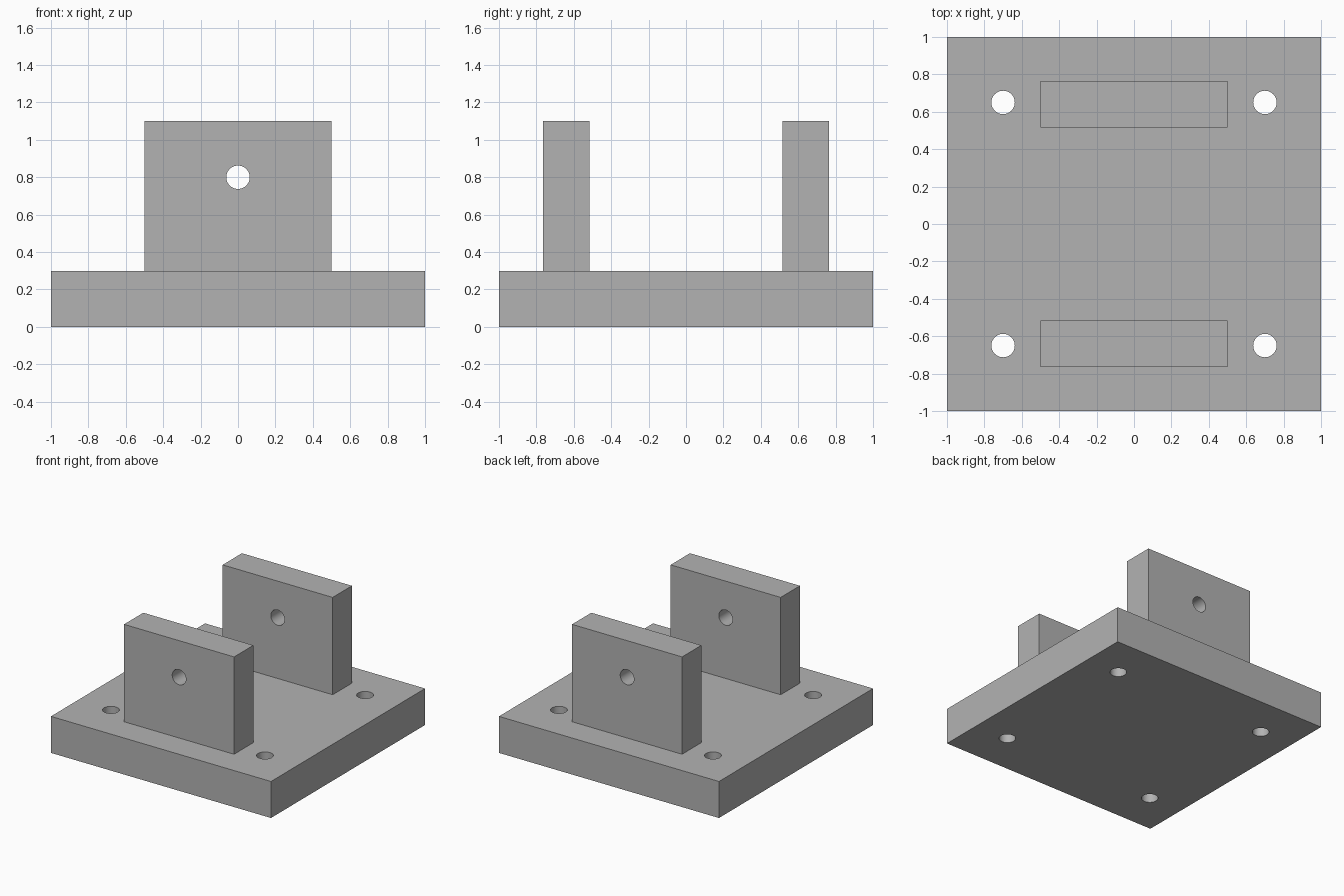
import bpy
import math

old = bpy.data.objects.get("Cube")
if old:
    bpy.data.objects.remove(old, do_unlink=True)

HOLE_RADIUS = 0.0625

grey = bpy.data.materials.new("plain_grey")
grey.use_nodes = True
colour = (0.45, 0.45, 0.45, 1)
grey.diffuse_color = colour
grey.node_tree.nodes["Principled BSDF"].inputs["Base Color"].default_value = colour


def block(name, size, centre):
    bpy.ops.mesh.primitive_cube_add(size=1, location=centre)
    ob = bpy.context.object
    ob.name = name
    ob.scale = size
    bpy.ops.object.transform_apply(location=False, rotation=False, scale=True)
    ob.data.materials.append(grey)
    return ob


def drill(ob, centre, rotation=(0, 0, 0)):
    bpy.ops.mesh.primitive_cylinder_add(vertices=48, radius=HOLE_RADIUS, depth=0.6,
                                        location=centre, rotation=rotation)
    cutter = bpy.context.object
    cutter.name = "hole_cutter"
    cutter.hide_render = True
    cutter.data.materials.append(grey)
    cut = ob.modifiers.new("hole", "BOOLEAN")
    cut.operation = "DIFFERENCE"
    cut.solver = "EXACT"
    cut.object = cutter
    bpy.ops.object.select_all(action="DESELECT")
    ob.select_set(True)
    bpy.context.view_layer.objects.active = ob
    bpy.ops.object.modifier_apply(modifier=cut.name)
    bpy.data.objects.remove(cutter, do_unlink=True)


def finish(ob):
    bpy.ops.object.select_all(action="DESELECT")
    ob.select_set(True)
    bpy.context.view_layer.objects.active = ob
    bpy.ops.object.shade_smooth_by_angle(angle=math.radians(30))


# Base plate with a mounting hole near each corner
base = block("base_plate", (2, 2, 0.3), (0, 0, 0.15))
for x in (-0.7, 0.7):
    for y in (-0.65, 0.65):
        drill(base, (x, y, 0.15))
finish(base)

# Two upright lugs with a shared pin axis
for name, y in (("front_lug", -0.64), ("back_lug", 0.64)):
    lug = block(name, (1, 0.25, 0.8), (0, y, 0.7))
    drill(lug, (0, y, 0.8), (math.pi / 2, 0, 0))
    finish(lug)
